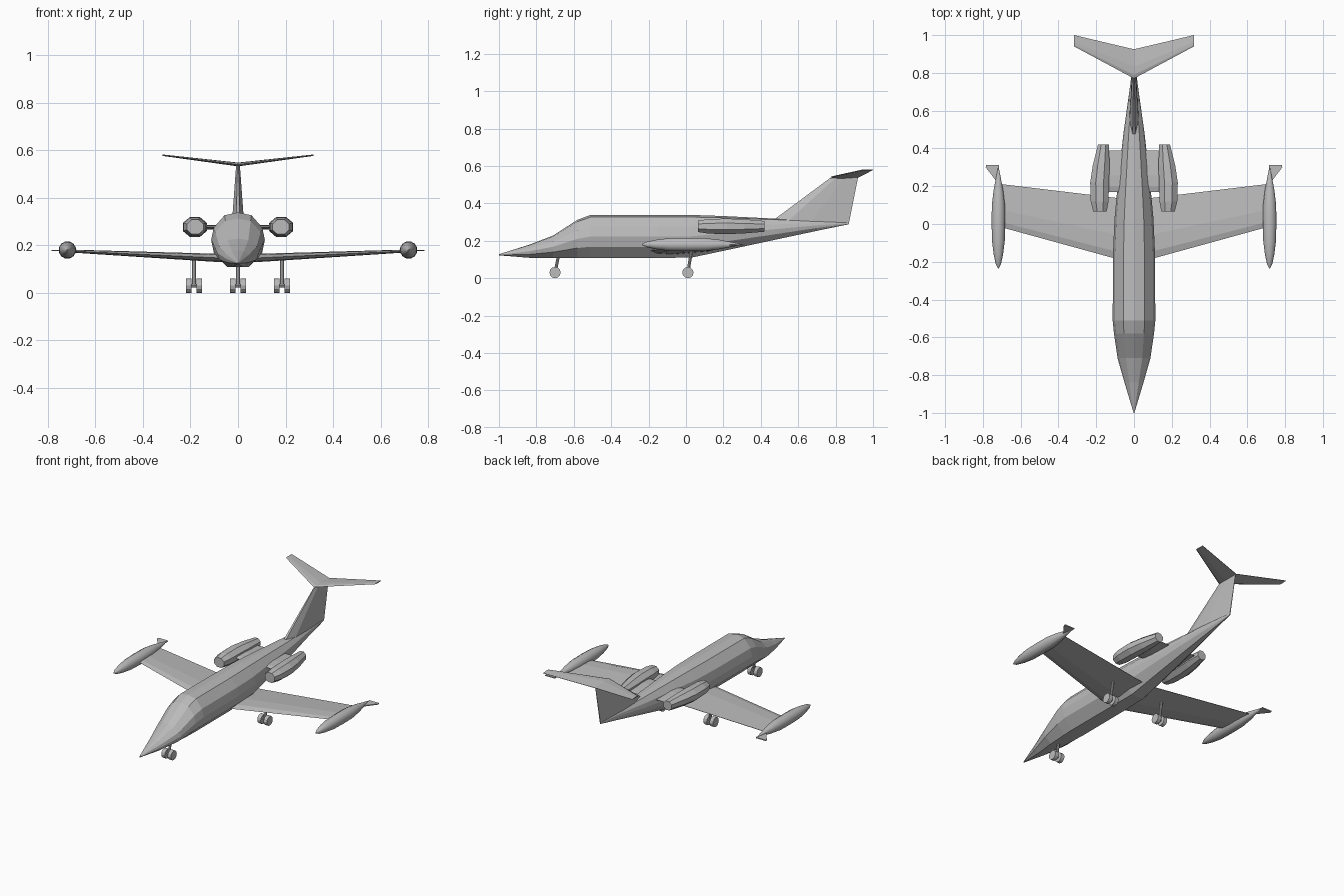
import bpy, bmesh, math
from mathutils import Vector

cube = bpy.data.objects.get("Cube")
if cube:
    bpy.data.objects.remove(cube)

GREY = (0.5, 0.5, 0.5, 1)
paint = bpy.data.materials.new("light_grey")
paint.use_nodes = True
paint.diffuse_color = GREY
paint.node_tree.nodes["Principled BSDF"].inputs["Base Color"].default_value = GREY


def loft(name, rings, smooth=False):
    """Skin a list of equal-length point rings and cap both ends."""
    bm = bmesh.new()
    rows = [[bm.verts.new(p) for p in ring] for ring in rings]
    n = len(rows[0])
    for a, b in zip(rows, rows[1:]):
        for i in range(n):
            j = (i + 1) % n
            bm.faces.new((a[i], a[j], b[j], b[i]))
    bm.faces.new(rows[0])
    bm.faces.new(rows[-1])
    bmesh.ops.remove_doubles(bm, verts=bm.verts, dist=0.0001)
    bmesh.ops.recalc_face_normals(bm, faces=bm.faces)
    mesh = bpy.data.meshes.new(name)
    bm.to_mesh(mesh)
    bm.free()
    mesh.materials.append(paint)
    obj = bpy.data.objects.new(name, mesh)
    bpy.context.collection.objects.link(obj)
    if smooth:
        bpy.ops.object.select_all(action='DESELECT')
        obj.select_set(True)
        bpy.context.view_layer.objects.active = obj
        bpy.ops.object.shade_smooth_by_angle(angle=math.radians(35))
    return obj


def oval(cx, y, cz, rx, rz, n=8):
    """Upright ring across the y axis."""
    angles = [2 * math.pi * (i + 0.5) / n for i in range(n)]
    return [(cx + rx * math.cos(a), y, cz + rz * math.sin(a)) for a in angles]


def foil(x, front, back, z, thick):
    """Thin aerofoil outline standing across the x axis."""
    chord = back - front
    h = thick / 2
    return [(x, front, z), (x, front + chord * 0.12, z + h * 0.8),
            (x, front + chord * 0.4, z + h), (x, back, z + 0.001),
            (x, back, z - 0.001), (x, front + chord * 0.4, z - h),
            (x, front + chord * 0.12, z - h * 0.8)]


def rod(name, start, end, radius, n=8):
    """Straight cylinder between two points."""
    start, end = Vector(start), Vector(end)
    turn = (end - start).to_track_quat('Z', 'Y')
    ring = [turn @ Vector((radius * math.cos(2 * math.pi * i / n),
                           radius * math.sin(2 * math.pi * i / n), 0))
            for i in range(n)]
    return loft(name, [[p + start for p in ring], [p + end for p in ring]])


# Fuselage: half section mirrored, scaled at each station (y, half width, bottom, top)
half = [(0.4, -1), (0.9, -0.48), (1, 0), (0.9, 0.45), (0.5, 0.9)]
section = half + [(0, 1)] + [(-x, z) for x, z in reversed(half)]
stations = [(-1.0, 0.002, 0.122, 0.128), (-0.84, 0.05, 0.109, 0.178),
            (-0.71, 0.087, 0.108, 0.228), (-0.58, 0.106, 0.108, 0.312),
            (-0.51, 0.113, 0.108, 0.338), (-0.15, 0.111, 0.108, 0.338),
            (0.03, 0.103, 0.11, 0.338), (0.2, 0.087, 0.146, 0.332),
            (0.48, 0.056, 0.206, 0.318), (0.7, 0.025, 0.253, 0.312),
            (0.87, 0.003, 0.288, 0.298)]
loft("fuselage", [[(x * w, y, (lo + hi) / 2 + z * (hi - lo) / 2) for x, z in section]
                  for y, w, lo, hi in stations])


# Swept tail fin
def fin_ring(front, back, z_front, z_back, width):
    ring = []
    for t, w in ((0, 0.3), (0.2, 1), (0.5, 0.8), (1, 0.1)):
        ring.append((w * width, front + t * (back - front), z_front + t * (z_back - z_front)))
    return ring + [(-x, y, z) for x, y, z in reversed(ring)]


loft("tail_fin", [fin_ring(0.46, 0.87, 0.305, 0.29, 0.025),
                  fin_ring(0.77, 0.92, 0.535, 0.538, 0.008)])

# Paired parts
for side, s in (("left", 1), ("right", -1)):
    loft(side + "_wing", [foil(s * 0.03, -0.2, 0.13, 0.145, 0.036),
                          foil(s * 0.11, -0.18, 0.14, 0.148, 0.034),
                          foil(s * 0.71, -0.015, 0.212, 0.176, 0.012)])
    loft(side + "_stabiliser", [foil(0, 0.77, 0.925, 0.54, 0.016),
                                foil(s * 0.317, 0.94, 1.0, 0.579, 0.006)])

    # Wing tip tank with a small outboard fin
    tank = [(-0.235, 0.003), (-0.21, 0.015), (-0.16, 0.026), (-0.09, 0.035),
            (0.0, 0.037), (0.1, 0.036), (0.18, 0.026), (0.25, 0.012), (0.3, 0.002)]
    loft(side + "_tip_tank", [oval(s * 0.718, y, 0.18, r, r, 12) for y, r in tank], True)
    outline = [(0.715, 0.2), (0.735, 0.235), (0.785, 0.3), (0.782, 0.312), (0.715, 0.312)]
    loft(side + "_tank_fin", [[(s * x, y, z) for x, y in outline] for z in (0.175, 0.181)])

    # Engine nacelle and its pylon
    nacelle = [(0.065, 0.18, 0.038, 0.033), (0.12, 0.182, 0.051, 0.042),
               (0.22, 0.182, 0.054, 0.045), (0.31, 0.174, 0.048, 0.041),
               (0.42, 0.162, 0.031, 0.031)]
    loft(side + "_engine", [oval(s * x, y, 0.277, rx, rz) for y, x, rx, rz in nacelle])
    loft(side + "_engine_pylon", [foil(s * x, 0.17, 0.39, 0.276, 0.018) for x in (0.03, 0.15)])


# Landing gear: leaning strut, axle and twin wheels
def gear(name, x, y, top):
    rod(name + "_strut", (x, y, 0.03), (x, y + 0.02, top), 0.008)
    rod(name + "_axle", (x - 0.03, y, 0.03), (x + 0.03, y, 0.03), 0.007)
    for side, s in (("left", 1), ("right", -1)):
        rod(name + "_" + side + "_wheel", (x + s * 0.01, y, 0.03),
            (x + s * 0.034, y, 0.03), 0.03, 12)


gear("nose_gear", 0, -0.7, 0.13)
gear("left_main_gear", 0.185, 0.01, 0.15)
gear("right_main_gear", -0.185, 0.01, 0.15)
